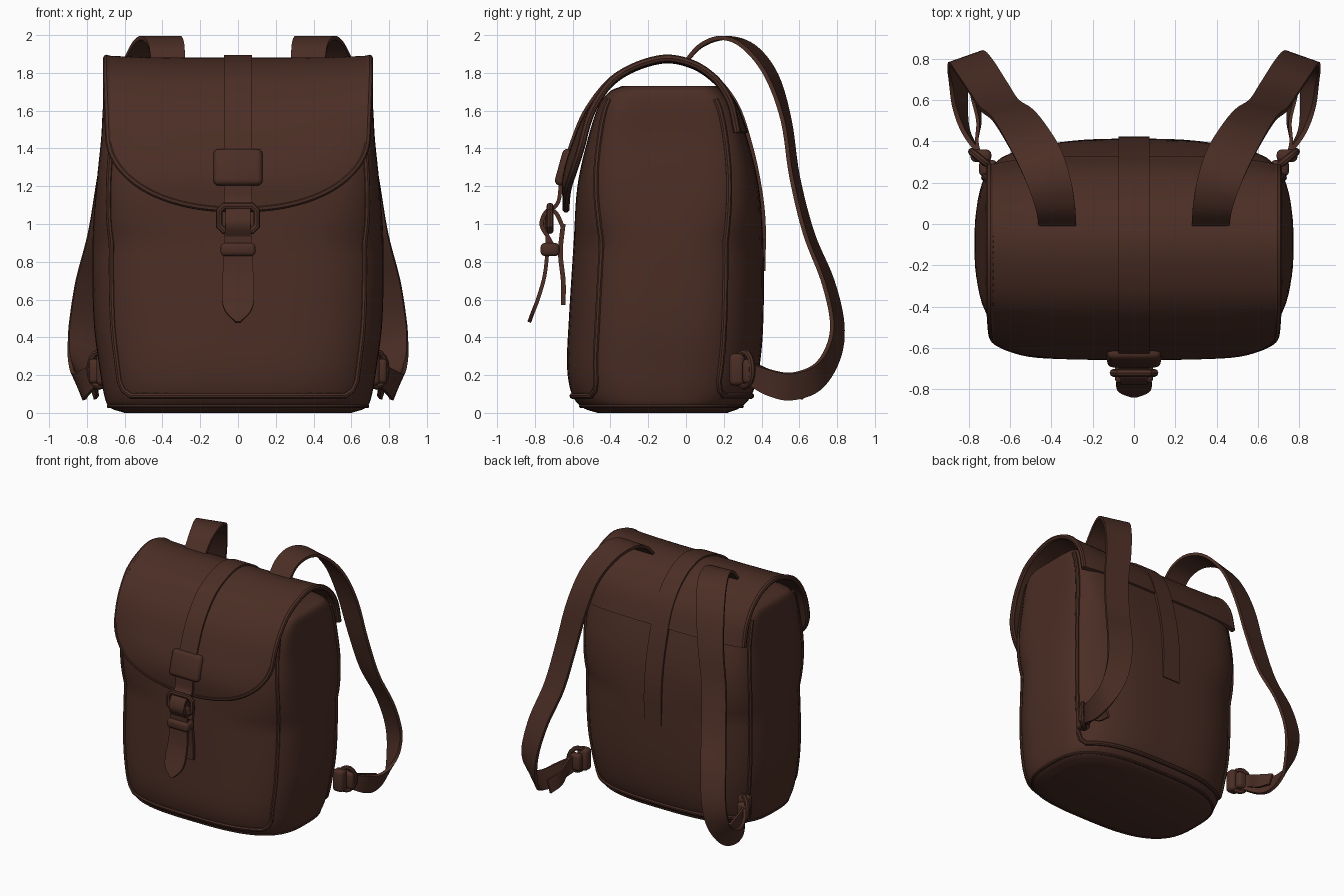
import bpy, bmesh
from math import sin, cos, pi, radians, sqrt
from mathutils import Vector

cube = bpy.data.objects.get("Cube")
if cube:
    bpy.data.objects.remove(cube)

leather = bpy.data.materials.new("dark brown leather")
leather.use_nodes = True
colour = (0.07, 0.027, 0.018, 1)
leather.diffuse_color = colour
bsdf = next(n for n in leather.node_tree.nodes if n.type == 'BSDF_PRINCIPLED')
bsdf.inputs["Base Color"].default_value = colour
bsdf.inputs["Roughness"].default_value = 0.8


def spline(points, steps=6):
    """Smooth path through the points."""
    p = [Vector(q) for q in points]
    p = [p[0] * 2 - p[1]] + p + [p[-1] * 2 - p[-2]]
    out = []
    for a, b, c, d in zip(p, p[1:], p[2:], p[3:]):
        for i in range(steps):
            t = i / steps
            out.append(0.5 * (2 * b + (c - a) * t + (2 * a - 5 * b + 4 * c - d) * t * t
                              + (3 * b - a - 3 * c + d) * t ** 3))
    return out + [p[-2]]


def finish(obj):
    """Apply modifiers, colour and smooth one part."""
    bpy.ops.object.select_all(action='DESELECT')
    obj.select_set(True)
    bpy.context.view_layer.objects.active = obj
    bpy.ops.object.convert(target='MESH')
    obj = bpy.context.view_layer.objects.active
    obj.data.materials.clear()
    obj.data.materials.append(leather)
    bpy.ops.object.shade_smooth_by_angle(angle=radians(40))


def add(name, data):
    obj = bpy.data.objects.new(name, data)
    bpy.context.collection.objects.link(obj)
    return obj


def loft(name, rows, closed=False, thickness=0):
    """Skin rows of points; a closed loft gets end caps."""
    bm = bmesh.new()
    grid = [[bm.verts.new(p) for p in row] for row in rows]
    n = len(grid[0])
    for r0, r1 in zip(grid, grid[1:]):
        for i in range(n if closed else n - 1):
            j = (i + 1) % n
            bm.faces.new((r0[i], r0[j], r1[j], r1[i]))
    if closed:
        bm.faces.new(grid[0][::-1])
        bm.faces.new(grid[-1])
    bmesh.ops.recalc_face_normals(bm, faces=bm.faces)
    mesh = bpy.data.meshes.new(name)
    bm.to_mesh(mesh)
    bm.free()
    obj = add(name, mesh)
    if thickness:
        mod = obj.modifiers.new("thickness", 'SOLIDIFY')
        mod.thickness = thickness
        mod.offset = 0
    finish(obj)


def tube(name, points, radius, cyclic=False):
    curve = bpy.data.curves.new(name, 'CURVE')
    curve.dimensions = '3D'
    curve.bevel_depth = radius
    curve.bevel_resolution = 2
    curve.use_fill_caps = True
    line = curve.splines.new('POLY')
    line.points.add(len(points) - 1)
    for slot, p in zip(line.points, points):
        slot.co = (*p, 1)
    line.use_cyclic_u = cyclic
    finish(add(name, curve))


def rounded_box(name, centre, size, tilt=0, bevel=0.02):
    bm = bmesh.new()
    bmesh.ops.create_cube(bm, size=1)
    bmesh.ops.scale(bm, vec=size, verts=bm.verts)
    mesh = bpy.data.meshes.new(name)
    bm.to_mesh(mesh)
    bm.free()
    obj = add(name, mesh)
    obj.location = centre
    obj.rotation_euler.x = tilt
    mod = obj.modifiers.new("bevel", 'BEVEL')
    mod.width = bevel
    mod.segments = 3
    finish(obj)


def ribbon(name, stations, thickness=0.02, side=1):
    """Strap through stations of position, width direction and half width."""
    rows = []
    for s in spline(stations):
        c, d = Vector(s[:3]), Vector(s[3:6]).normalized() * s[6]
        rows.append([Vector((side * p.x, p.y, p.z)) for p in (c - d, c, c + d)])
    loft(name, rows, thickness=thickness)


def flat_strap(name, path, half, thickness=0.02):
    ribbon(name, [(0, y, z, 1, 0, 0, half) for y, z in path], thickness)


# Body: stations of height, half width, front and back
rings = spline([(0, .60, -.47, .22), (.03, .68, -.55, .29), (.10, .71, -.605, .35),
                (.25, .735, -.63, .39), (.5, .765, -.62, .41), (.9, .77, -.595, .41),
                (1.2, .75, -.575, .385), (1.45, .725, -.52, .325), (1.62, .715, -.465, .262),
                (1.7, .70, -.405, .20), (1.73, .66, -.34, .16)])


def taper(z):
    """Rises from 0 at mid height to 1 at the top, where the plan is squarer."""
    return min(1, max(0, (z - 0.9) / 0.75))


def section(ring, angle):
    z, w, front, back = ring
    c, s = cos(angle), sin(angle)
    n = 3 + 4 * taper(z)
    r = (abs(c) ** n + abs(s) ** n) ** (-1 / n)
    return Vector((w * r * c, (front + back) / 2 + (back - front) / 2 * r * s, z))


def on_body(z, angle):
    for a, b in zip(rings, rings[1:]):
        if a[0] <= z <= b[0]:
            return section(a.lerp(b, (z - a[0]) / (b[0] - a[0])), angle)


loft("bag_body", [[section(r, 2 * pi * i / 80) for i in range(80)] for r in rings], closed=True)

# Piping around the front and back panels
for label, sign, corner in (("front", -1, 39), ("back", 1, 33)):
    a0, a1 = radians(corner), radians(180 - corner)
    rise = [0.17 + 1.49 * i / 30 for i in range(31)]
    path = [on_body(z, sign * (a0 + 0.09 * taper(z))) for z in reversed(rise)]
    path += [on_body(0.12, sign * (a0 + 0.03))]
    path += [on_body(0.09, sign * (a0 + 0.1 + (a1 - a0 - 0.2) * i / 30)) for i in range(31)]
    path += [on_body(0.12, sign * (a1 - 0.03))]
    path += [on_body(z, sign * (a1 - 0.09 * taper(z))) for z in rise]
    tube(label + "_panel_piping", path, 0.016)

# Seam around the base
tube("base_seam", [on_body(0.035, 2 * pi * i / 80) for i in range(80)], 0.01, True)

# Flap: side profile swept across, ending in a curved front hem
flap_profile = spline([(.315, 1.48), (.25, 1.64), (.145, 1.765), (.02, 1.842), (-.14, 1.862),
                       (-.35, 1.78), (-.505, 1.61), (-.59, 1.42), (-.64, 1.24), (-.635, 1.08)], 8)


def flap_point(u, t):
    hem = 1.08 + 0.37 * (1 - sqrt(max(0, 1 - abs(u) ** 2.2)))
    last = max(i for i, p in enumerate(flap_profile) if p[1] >= hem - 1e-5)
    tail = 0.0
    if last < len(flap_profile) - 1:
        p, q = flap_profile[last], flap_profile[last + 1]
        tail = (p[1] - hem) / (p[1] - q[1])
    f = t * (last + tail)
    i = min(int(f), len(flap_profile) - 2)
    y, z = flap_profile[i].lerp(flap_profile[i + 1], f - i)
    low = min(1, max(0, (1.75 - z) * 2))
    pull = 0.06 * low if y < 0 else -0.08 * low
    half = 0.695 - (0.02 * low if y < 0 else 0)
    return Vector((half * u, y + pull * u ** 4, z + 0.012 * u ** 4 * (1 - low)))


spread = [sin(pi * (i / 40 - 0.5)) for i in range(41)]
loft("flap", [[flap_point(u, k / 50) for u in spread] for k in range(51)], thickness=0.03)
hem_path = [flap_point(-1, k / 50) for k in range(50)]
hem_path += [flap_point(u, 1) for u in spread]
hem_path += [flap_point(1, k / 50) for k in reversed(range(50))]
tube("flap_piping", hem_path, 0.02)

# Centre strap over the back, top and flap
flat_strap("centre_strap", [(.41, .75), (.412, 1), (.39, 1.2), (.342, 1.42), (.27, 1.63),
                            (.155, 1.778), (.02, 1.86), (-.14, 1.88), (-.365, 1.795), (-.52, 1.62),
                            (-.608, 1.42), (-.658, 1.24), (-.675, 1.12), (-.72, 1.07)], 0.075)
rounded_box("strap_patch", (0, -.645, 1.3), (.26, .06, .2), -0.27, 0.028)

# Front buckle, keeper and hanging straps
corners = [(sx * (.1 - .025 * (k == 0)), -.72, 1.03 + sz * (.065 - .025 * (k == 1)))
           for sx, sz, order in ((1, 1, (1, 0)), (-1, 1, (0, 1)), (-1, -1, (1, 0)), (1, -1, (0, 1)))
           for k in order]
tube("buckle_frame", corners, 0.019, True)
tube("buckle_prong", [(0, -.72, 1.09), (0, -.745, 1.03), (0, -.745, .96)], 0.011)
flat_strap("buckle_loop", [(-.65, .98), (-.69, 1.06), (-.735, 1.07), (-.765, 1.0), (-.73, .93),
                           (-.69, .86)], 0.065, 0.022)
flat_strap("lower_strap", [(-.65, 1.0), (-.665, .85), (-.65, .7), (-.65, .57)], 0.07, 0.025)
rounded_box("strap_keeper", (0, -.72, .865), (.185, .1, .07), 0, 0.022)
tip = [(-.735, .97, .07), (-.735, .85, .075), (-.75, .72, .082), (-.785, .6, .085),
       (-.81, .535, .065), (-.83, .48, .012)]
ribbon("strap_tongue", [(0, y, z, 1, 0, 0, w) for y, z, w in tip])

# Shoulder straps with their lower buckles
shoulder = [(.37, -.01, 1.85, 1, 0, 0, .09), (.38, .08, 1.945, 1, -.05, 0, .095),
            (.41, .2, 1.985, 1, -.15, 0, .105), (.46, .33, 1.94, .9, -.25, 0, .11),
            (.53, .45, 1.79, .9, -.25, 0, .105), (.59, .53, 1.55, .9, -.17, 0, .1),
            (.65, .575, 1.25, .9, -.17, 0, .095), (.7, .65, .95, .9, -.2, 0, .095),
            (.765, .75, .7, .9, -.25, 0, .095), (.805, .8, .48, .9, -.3, .1, .09),
            (.825, .78, .32, .8, -.3, .4, .085), (.845, .695, .19, .5, -.1, .8, .08),
            (.84, .56, .14, .35, 0, .9, .075), (.81, .44, .16, .15, 0, 1, .07),
            (.74, .33, .21, 0, 0, 1, .06)]
tail = [(.74, .32, .23, 0, 0, 1, .05), (.76, .4, .2, 0, 0, 1, .05),
        (.75, .5, .15, .1, 0, 1, .055), (.77, .62, .12, .3, 0, 1, .05)]
for side, label in ((1, "left"), (-1, "right")):
    ribbon(label + "_shoulder_strap", shoulder, 0.022, side)
    ribbon(label + "_strap_tail", tail, 0.016, side)
    rounded_box(label + "_strap_anchor", (side * .705, .27, .23), (.09, .08, .17), 0, 0.025)
    tube(label + "_strap_ring", [(side * (.735 + .05 * cos(a)), .31 + .04 * cos(a), .23 + .09 * sin(a))
                                 for a in (2 * pi * i / 16 for i in range(16))], 0.018, True)
    rounded_box(label + "_strap_slider", (side * .74, .33, .22), (.1, .06, .13), 0, 0.022)
